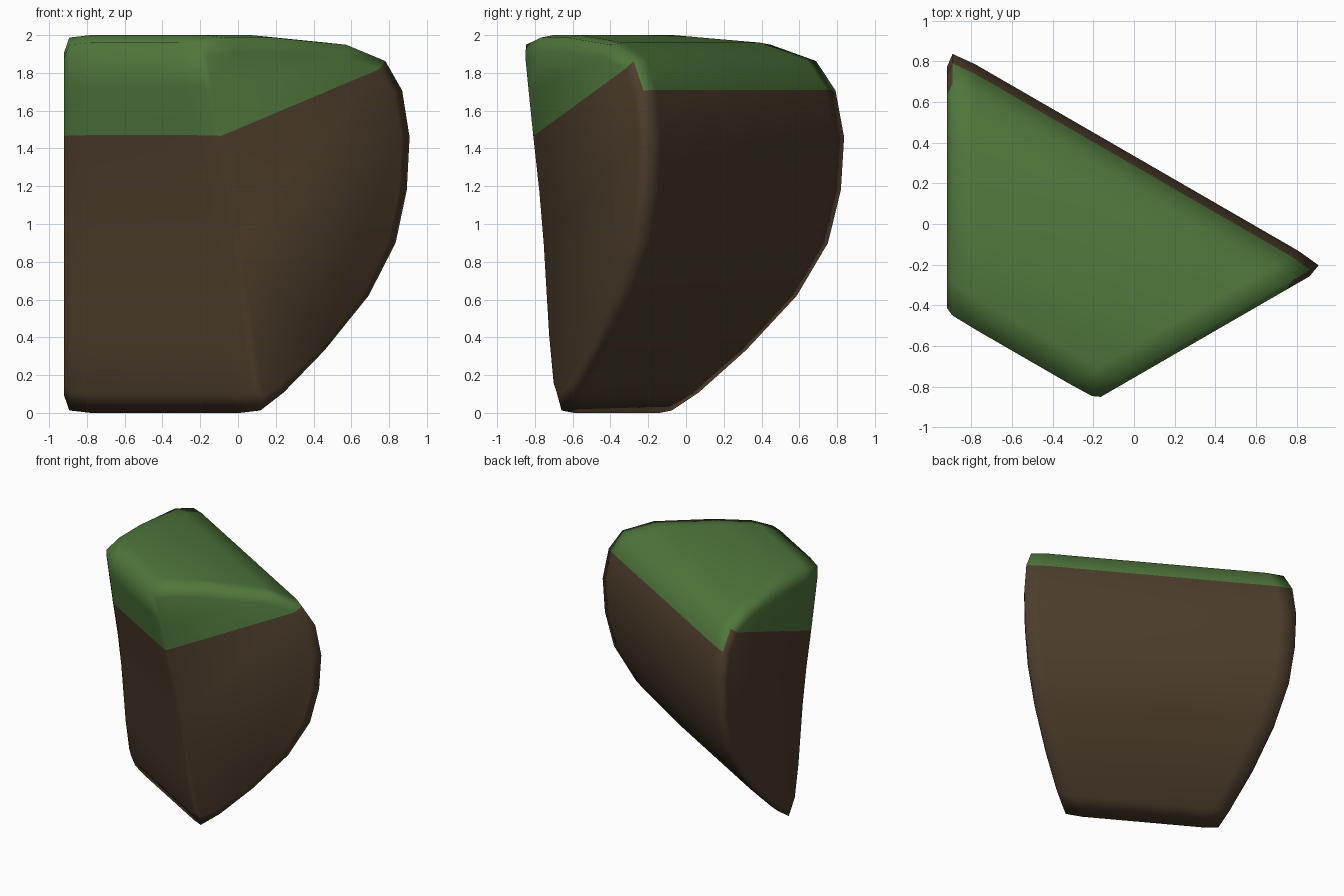
import bpy, bmesh, math

if "Cube" in bpy.data.objects:
    bpy.data.objects.remove(bpy.data.objects["Cube"])

# Cliff cross-section (depth across the wall, height): up the bulging back, over the top, down the front
PROFILE = [(-0.51, 0), (-0.385, 0.1), (-0.165, 0.33), (0.07, 0.62), (0.215, 0.9),
           (0.275, 1.18), (0.29, 1.46), (0.25, 1.71), (0.16, 1.87), (-0.05, 1.96),
           (-0.45, 2), (-0.70, 2), (-0.84, 1.96), (-0.805, 1.72), (-0.76, 1.47),
           (-0.70, 1.18), (-0.655, 0.9), (-0.60, 0.4), (-0.555, 0.1)]
N = len(PROFILE)
FRONT, BACK_WALL, BACK_END = 14, 7, 8   # profile points where grass meets earth
C30 = math.cos(math.radians(30))


def left_point(s, x):
    """Point on a plane x = const at wall depth s."""
    return x, (s - 0.5 * x) / C30


def right_point(s, p):
    """Point on the mitred right end plane at wall depth s."""
    return s + p, 0.5 * (s - p) / C30


def ring(bm, place, offset, shrink):
    verts = []
    for s, z in PROFILE:
        s = -0.6 + (s + 0.6) * (1 - shrink)
        h = z - 1
        z = 1 + h * (1 - shrink * abs(h) ** 3)
        x, y = place(s, offset)
        verts.append(bm.verts.new((x, y, z)))
    return verts


def material(name, color):
    m = bpy.data.materials.new(name)
    m.diffuse_color = color
    m.use_nodes = True
    m.node_tree.nodes["Principled BSDF"].inputs["Base Color"].default_value = m.diffuse_color
    return m


bm = bmesh.new()
# Rings along the wall: cap, rounded shoulder, full section at each end
rings = [ring(bm, left_point, -0.92, 0.09), ring(bm, left_point, -0.893, 0.013),
         ring(bm, left_point, -0.78, 0), ring(bm, right_point, 0.52, 0),
         ring(bm, right_point, 0.63, 0.013), ring(bm, right_point, 0.655, 0.09)]

# Side strips
for k, (a, b) in enumerate(zip(rings, rings[1:])):
    back = BACK_END if k in (0, 4) else BACK_WALL
    for j in range(N):
        n = (j + 1) % N
        f = bm.faces.new((a[j], a[n], b[n], b[j]))
        f.material_index = 1 if back <= j < FRONT else 0

# End caps, split into grass and earth
for r in (rings[0], rings[-1]):
    bm.faces.new(r[BACK_END:FRONT + 1]).material_index = 1
    bm.faces.new(r[FRONT:] + r[:BACK_END + 1]).material_index = 0

bmesh.ops.recalc_face_normals(bm, faces=bm.faces)
for f in bm.faces:
    f.smooth = True

mesh = bpy.data.meshes.new("cliff_block")
bm.to_mesh(mesh)
bm.free()
mesh.materials.append(material("earth", (0.075, 0.047, 0.025, 1)))
mesh.materials.append(material("grass", (0.08, 0.185, 0.045, 1)))
bpy.context.collection.objects.link(bpy.data.objects.new("cliff_block", mesh))
